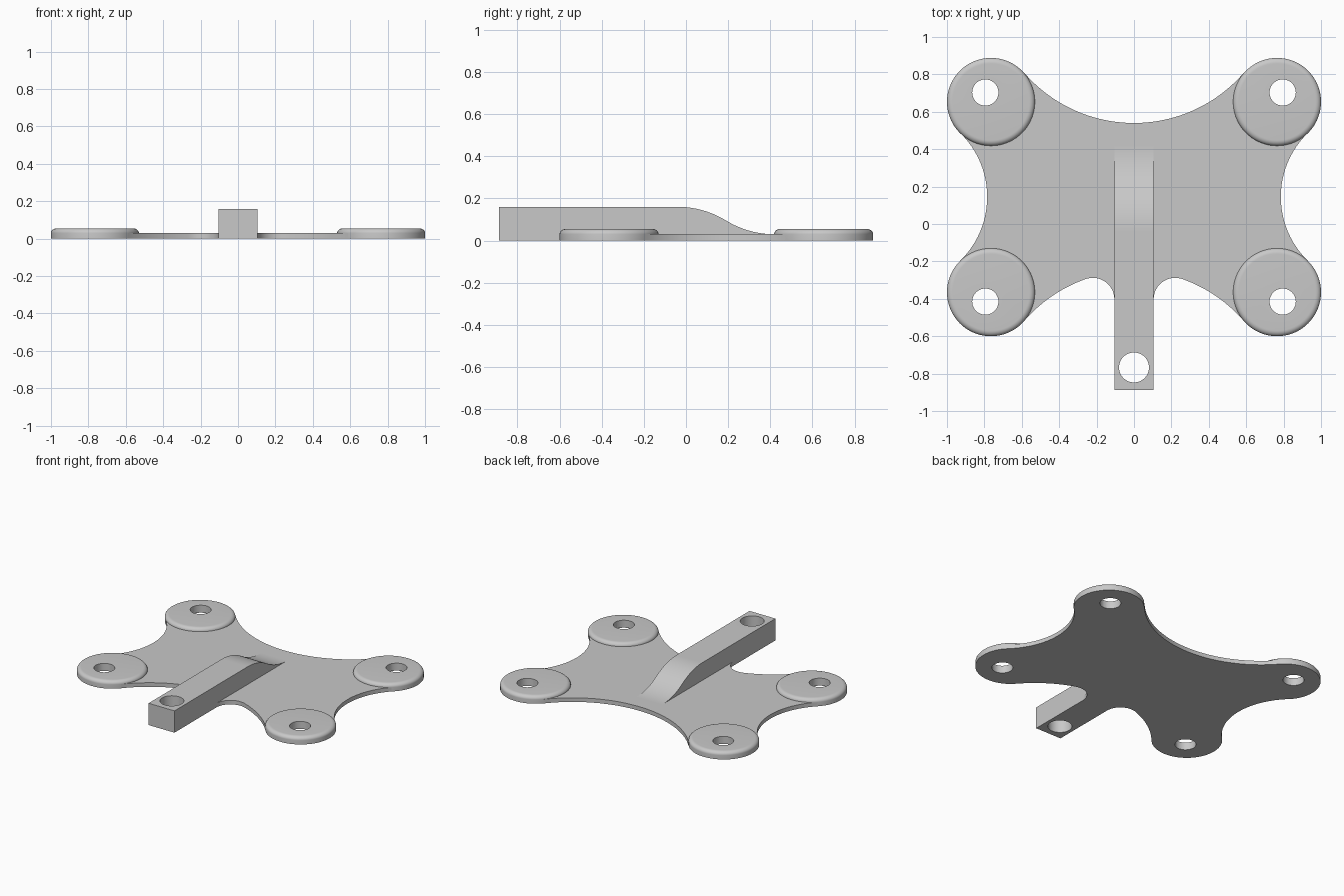
import bpy
import bmesh
from math import sin, cos, pi, atan2, radians, sqrt
from mathutils import Matrix, Vector

cube = bpy.data.objects.get("Cube")
if cube:
    bpy.data.objects.remove(cube, do_unlink=True)

grey = bpy.data.materials.new("light_grey")
grey.use_nodes = True
grey.diffuse_color = (0.58, 0.58, 0.58, 1)
grey.node_tree.nodes["Principled BSDF"].inputs["Base Color"].default_value = grey.diffuse_color

PLATE_Z, PAD_Z, ARM_Z = 0.03, 0.055, 0.16
PAD_R, ARM_W, FRONT, ROOT = 0.235, 0.105, -0.887, -0.403
BACK_PAD, FRONT_PAD = (0.765, 0.653), (0.765, -0.365)


def arc(centre, radius, start, end, steps=24):
    """Points along an arc; angles in radians."""
    return [(centre[0] + radius * cos(start + (end - start) * i / steps),
             centre[1] + radius * sin(start + (end - start) * i / steps))
            for i in range(steps + 1)]


def toward(a, b):
    return atan2(b[1] - a[1], b[0] - a[0])


def finish(name, bm):
    bmesh.ops.recalc_face_normals(bm, faces=bm.faces)
    mesh = bpy.data.meshes.new(name)
    bm.to_mesh(mesh)
    bm.free()
    mesh.materials.append(grey)
    obj = bpy.data.objects.new(name, mesh)
    bpy.context.collection.objects.link(obj)
    return obj


def extrude_outline(name, points, offset):
    bm = bmesh.new()
    face = bm.faces.new([bm.verts.new(p) for p in points])
    new = bmesh.ops.extrude_face_region(bm, geom=[face])["geom"]
    bmesh.ops.translate(bm, vec=offset,
                        verts=[v for v in new if isinstance(v, bmesh.types.BMVert)])
    return finish(name, bm)


def select_only(obj):
    bpy.ops.object.select_all(action='DESELECT')
    obj.select_set(True)
    bpy.context.view_layer.objects.active = obj


def drill(obj, x, y, radius):
    """Cut a vertical through hole."""
    bm = bmesh.new()
    bmesh.ops.create_cone(bm, cap_ends=True, segments=48, radius1=radius, radius2=radius,
                          depth=1, matrix=Matrix.Translation((x, y, 0)))
    cutter = finish("hole_cutter", bm)
    cutter.hide_render = True
    cut = obj.modifiers.new("hole", 'BOOLEAN')
    cut.operation, cut.solver, cut.object = 'DIFFERENCE', 'EXACT', cutter
    select_only(obj)
    bpy.ops.object.modifier_apply(modifier=cut.name)
    bpy.data.objects.remove(cutter, do_unlink=True)


def smooth(obj):
    select_only(obj)
    bpy.ops.object.shade_smooth_by_angle(angle=radians(30))


# Plate: concave sweeps tangent to the round pads, fillets beside the arm
end_r, side_r, fillet_r = 0.776, 0.477, 0.115
back_c, side_c, front_c = (0, 1.316), (1.262, 0.145), (0, -1.026)
fillet_c = (ARM_W + fillet_r, ROOT)
seat_r = PAD_R - 0.003
half = arc(back_c, end_r, -pi / 2, toward(back_c, BACK_PAD), 32)
half += arc(BACK_PAD, seat_r, toward(BACK_PAD, back_c),
            toward(BACK_PAD, side_c) + 2 * pi)
half += arc(side_c, side_r, toward(side_c, BACK_PAD),
            toward(side_c, FRONT_PAD) + 2 * pi)
half += arc(FRONT_PAD, seat_r, toward(FRONT_PAD, side_c),
            toward(FRONT_PAD, front_c) + 2 * pi)
bend = toward(front_c, fillet_c)
half += arc(front_c, end_r, toward(front_c, FRONT_PAD), bend)
half += arc(fillet_c, fillet_r, bend, pi)[1:]
outline = half + [(-x, y) for x, y in reversed(half[1:])]
plate = extrude_outline("plate", [(x, y, 0) for x, y in outline], Vector((0, 0, PLATE_Z)))
smooth(plate)

# Pads: lathed discs with a rounded top rim and an off-centre hole
rim = [(PAD_R - 0.03 + 0.03 * cos(i * pi / 16), PLATE_Z + (PAD_Z - PLATE_Z) * sin(i * pi / 16))
       for i in range(9)]
profile = [(0, 0), (PAD_R, 0)] + rim + [(0, PAD_Z)]
for side, sx in (("left", 1), ("right", -1)):
    for end, (px, py), sy in (("back", BACK_PAD, 1), ("front", FRONT_PAD, -1)):
        bm = bmesh.new()
        verts = [bm.verts.new((r, 0, z)) for r, z in profile]
        edges = [bm.edges.new(pair) for pair in zip(verts, verts[1:])]
        bmesh.ops.spin(bm, geom=verts + edges, cent=(0, 0, 0), axis=(0, 0, 1),
                       angle=2 * pi, steps=72, use_merge=True)
        bmesh.ops.remove_doubles(bm, verts=bm.verts, dist=0.0001)
        bmesh.ops.translate(bm, verts=bm.verts, vec=(sx * px, py, 0))
        pad = finish(f"{end}_{side}_pad", bm)
        drill(pad, sx * (px + 0.03), py + sy * 0.05, 0.07)
        smooth(pad)

# Arm: square bar that blends down into the plate with an S-shaped ramp
ramp_start, ramp_end = -0.04, 0.42
span, drop = (ramp_end - ramp_start) / 2, (ARM_Z - PLATE_Z) / 2
ramp_r = (span ** 2 + drop ** 2) / (2 * drop)
ramp = []
for i in range(33):
    t = i / 16
    d = span * min(t, 2 - t)
    sag = ramp_r - sqrt(ramp_r ** 2 - d ** 2)
    ramp.append((ramp_start + span * t, ARM_Z - sag if t <= 1 else PLATE_Z + sag))
section = [(FRONT, 0), (ROOT, 0), (ROOT, PLATE_Z)] + ramp[::-1] + [(FRONT, ARM_Z)]
arm = extrude_outline("arm", [(-ARM_W, y, z) for y, z in section], Vector((2 * ARM_W, 0, 0)))
drill(arm, 0, -0.767, 0.08)
smooth(arm)
